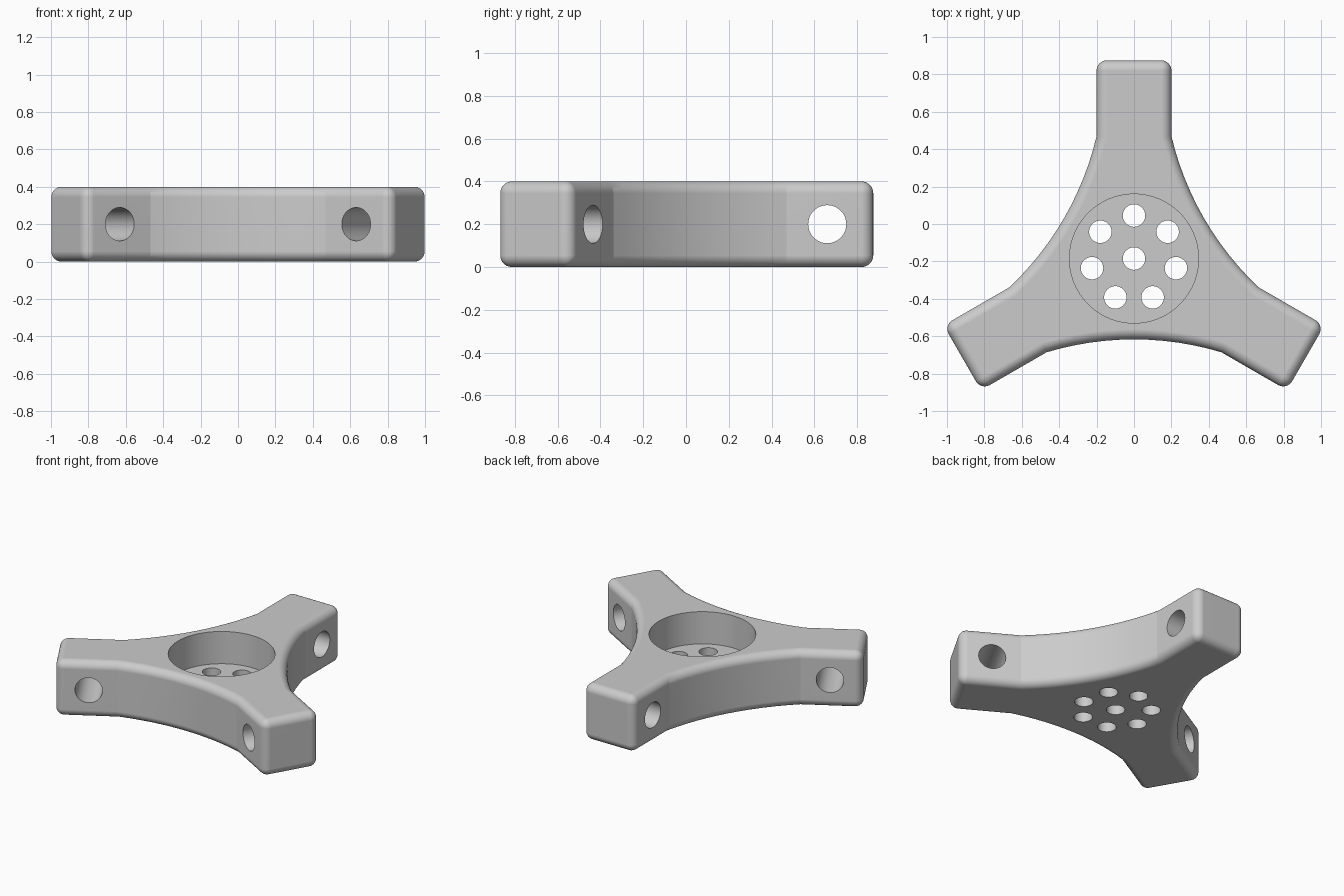
import bpy, bmesh
from math import pi, sin, cos, asin
from mathutils import Vector, Matrix

cube = bpy.data.objects.get("Cube")
if cube:
    bpy.data.objects.remove(cube, do_unlink=True)

HUB = Vector((0, -0.185, 0))
HEIGHT = 0.4
HALF_W = 0.2        # half width of an arm
TIP = 1.06          # hub to arm tip
ROOT = 0.655        # hub to where the arm meets the concave side
WAIST = 0.432       # hub to the middle of a concave side

grey = bpy.data.materials.new("matte_grey")
grey.use_nodes = True
grey.diffuse_color = (0.6, 0.6, 0.6, 1)
grey.node_tree.nodes["Principled BSDF"].inputs["Base Color"].default_value = (0.6, 0.6, 0.6, 1)


def outline():
    """One arm and one concave side, turned three times about the hub."""
    end = Matrix.Rotation(pi / 3, 3, 'Z') @ Vector((HALF_W, ROOT, 0))
    half_chord, depth = abs(end.x), end.y - WAIST
    radius = (half_chord ** 2 + depth ** 2) / (2 * depth)
    sweep, steps = asin(half_chord / radius), 12
    third = [Vector((HALF_W, TIP, 0)), Vector((-HALF_W, TIP, 0))]
    for i in range(steps + 1):
        a = sweep * (1 - 2 * i / steps)
        p = Vector((radius * sin(a), WAIST + radius * (1 - cos(a)), 0))
        third.append(Matrix.Rotation(pi / 3, 3, 'Z') @ p)
    return [Matrix.Rotation(k * 2 * pi / 3, 3, 'Z') @ p + HUB
            for k in range(3) for p in third]


# Three-armed body with rounded edges
bm = bmesh.new()
base = bm.faces.new([bm.verts.new(p) for p in outline()])
top = bmesh.ops.extrude_face_region(bm, geom=[base])["geom"]
bmesh.ops.translate(bm, vec=(0, 0, HEIGHT),
                    verts=[g for g in top if isinstance(g, bmesh.types.BMVert)])
bmesh.ops.recalc_face_normals(bm, faces=bm.faces)
mesh = bpy.data.meshes.new("spinner_body")
bm.to_mesh(mesh)
bm.free()
mesh.materials.append(grey)
body = bpy.data.objects.new("spinner_body", mesh)
bpy.context.collection.objects.link(body)
bpy.ops.object.select_all(action='DESELECT')
body.select_set(True)
bpy.context.view_layer.objects.active = body

bevel = body.modifiers.new("rounded_edges", 'BEVEL')
bevel.width = 0.055
bevel.segments = 8
bevel.limit_method = 'ANGLE'
bevel.angle_limit = pi / 6
bpy.ops.object.modifier_apply(modifier=bevel.name)


def drill(name, radius, length, matrix, sides=48):
    """Cut a round hole along the local z axis of the matrix."""
    bm = bmesh.new()
    bmesh.ops.create_cone(bm, cap_ends=True, segments=sides, radius1=radius,
                          radius2=radius, depth=length, matrix=matrix)
    m = bpy.data.meshes.new(name)
    bm.to_mesh(m)
    bm.free()
    m.materials.append(grey)
    cutter = bpy.data.objects.new(name, m)
    cutter.hide_render = True
    bpy.context.collection.objects.link(cutter)
    cut = body.modifiers.new(name, 'BOOLEAN')
    cut.operation = 'DIFFERENCE'
    cut.solver = 'EXACT'
    cut.object = cutter
    bpy.ops.object.modifier_apply(modifier=cut.name)
    bpy.data.objects.remove(cutter, do_unlink=True)


# Round pocket, open at the top
FLOOR = 0.17
drill("pocket", 0.345, 0.5, Matrix.Translation(HUB + Vector((0, 0, FLOOR + 0.25))), 96)

# Holes through the pocket floor: one in the middle, a ring of seven
drill("centre_hole", 0.06, 0.6, Matrix.Translation(HUB))
for k in range(7):
    offset = Matrix.Rotation(k * 2 * pi / 7, 3, 'Z') @ Vector((0, 0.23, 0))
    drill("ring_hole", 0.06, 0.6, Matrix.Translation(HUB + offset))

# Cross hole through each arm
for k in range(3):
    drill("arm_hole", 0.089, 0.7,
          Matrix.Translation(HUB) @ Matrix.Rotation(k * 2 * pi / 3, 4, 'Z')
          @ Matrix.Translation((0, 0.845, HEIGHT / 2)) @ Matrix.Rotation(pi / 2, 4, 'Y'))

# Smooth rounds, crisp hole rims, flat large faces
bpy.ops.object.shade_smooth_by_angle(angle=0.215)
flat = body.modifiers.new("flat_faces", 'WEIGHTED_NORMAL')
flat.keep_sharp = True
